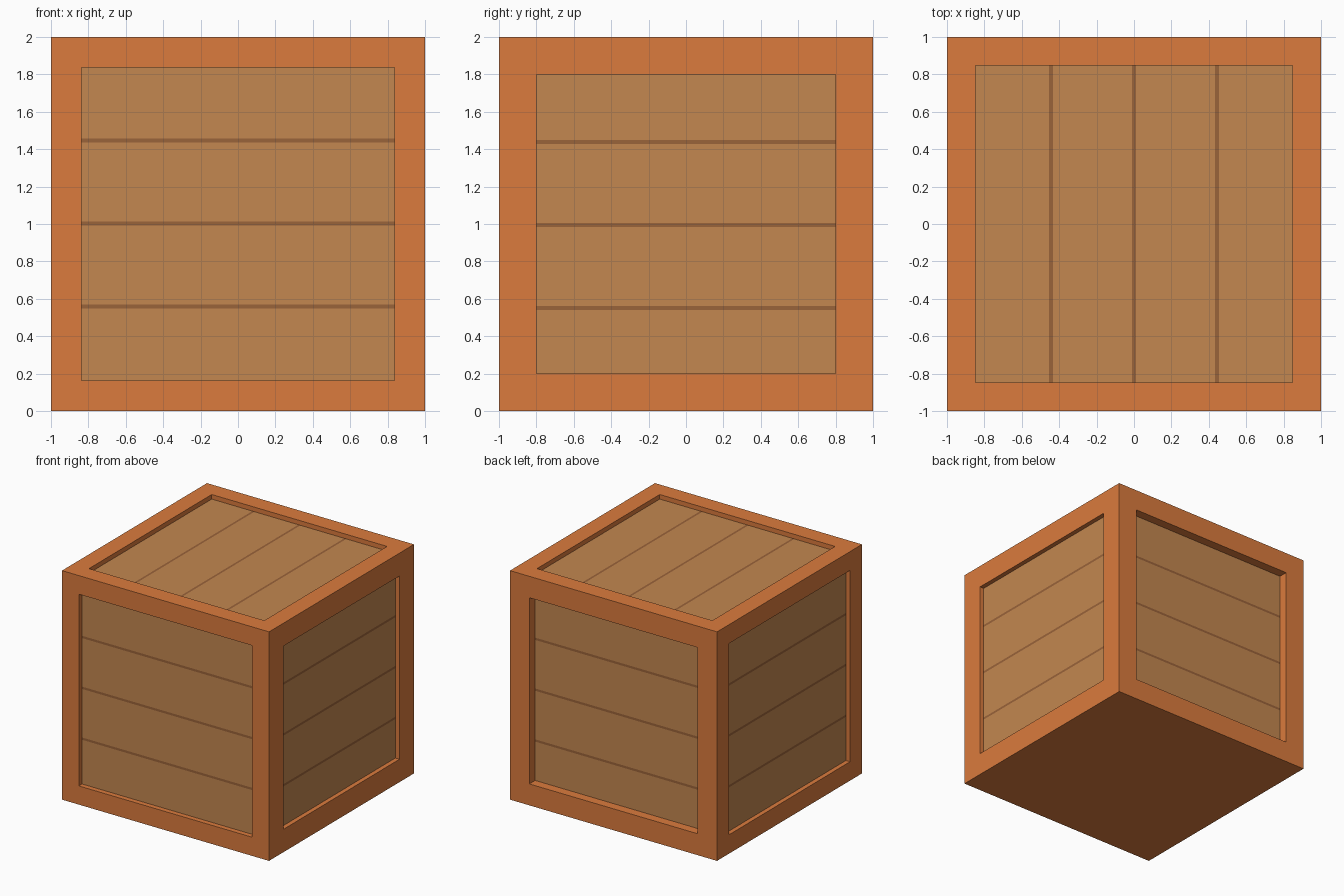
import bpy, bmesh
from mathutils import Vector

if "Cube" in bpy.data.objects:
    bpy.data.objects.remove(bpy.data.objects["Cube"])


def material(name, rgb):
    m = bpy.data.materials.new(name)
    m.diffuse_color = (*rgb, 1)
    m.use_nodes = True
    m.node_tree.nodes["Principled BSDF"].inputs["Base Color"].default_value = m.diffuse_color
    return m


FRAME = material("frame_wood", (0.708, 0.198, 0.047))
PLANK = material("plank_wood", (0.546, 0.242, 0.08))
SEAM = material("seam_wood", (0.323, 0.125, 0.041))
CENTRE = Vector((0, 0, 1))

# Sides: outward normal, stacking direction of planks, frame width, recess depth, seam offset
SIDES = {
    "front": ((0, -1, 0), (0, 0, 1), 0.163, 0.045, 0.003),
    "back": ((0, 1, 0), (0, 0, 1), 0.187, 0.08, -0.02),
    "right": ((1, 0, 0), (0, 0, 1), 0.20, 0.04, -0.005),
    "left": ((-1, 0, 0), (0, 0, 1), 0.165, 0.04, 0.0),
    "top": ((0, 0, 1), (1, 0, 0), 0.153, 0.04, 0.0),
}


def finish(bm, name, mats):
    mesh = bpy.data.meshes.new(name)
    bm.to_mesh(mesh)
    bm.free()
    for m in mats:
        mesh.materials.append(m)
    ob = bpy.data.objects.new(name, mesh)
    bpy.context.collection.objects.link(ob)
    return ob


def build_frame():
    # Solid cube with a recess opened in every side but the bottom
    bm = bmesh.new()
    bmesh.ops.create_cube(bm, size=2)
    bmesh.ops.translate(bm, verts=bm.verts[:], vec=CENTRE)
    bm.normal_update()
    picks = [(f, s) for f in bm.faces for s in SIDES.values()
             if f.normal.dot(Vector(s[0])) > 0.9]
    for face, (n, _, width, depth, _) in picks:
        bmesh.ops.inset_individual(bm, faces=[face], thickness=width,
                                   use_even_offset=True)
        floor = bmesh.ops.extrude_discrete_faces(bm, faces=[face])["faces"][0]
        bmesh.ops.translate(bm, verts=floor.verts[:], vec=-depth * Vector(n))
        # The plank panel takes the place of the recess floor
        bmesh.ops.delete(bm, geom=[floor], context='FACES_ONLY')
    finish(bm, "crate_frame", [FRAME])


def build_panel(name, n, v, width, depth, offset):
    # Four planks divided by three narrow dark seams, all flush
    n, v = Vector(n), Vector(v)
    u = v.cross(n)
    half = 1 - width
    levels = [-half]
    for i in (-1, 0, 1):
        seam = i * 0.444 + offset
        levels += [seam - 0.01, seam + 0.01]
    levels.append(half)
    bm = bmesh.new()
    base = CENTRE + n * (1 - depth)
    rows = [[bm.verts.new(base + u * s * half + v * t) for s in (-1, 1)]
            for t in levels]
    for i, (a, b) in enumerate(zip(rows, rows[1:])):
        bm.faces.new((a[0], a[1], b[1], b[0])).material_index = i % 2
    finish(bm, name + "_planks", [PLANK, SEAM])


build_frame()
for side, spec in SIDES.items():
    build_panel(side, *spec)
